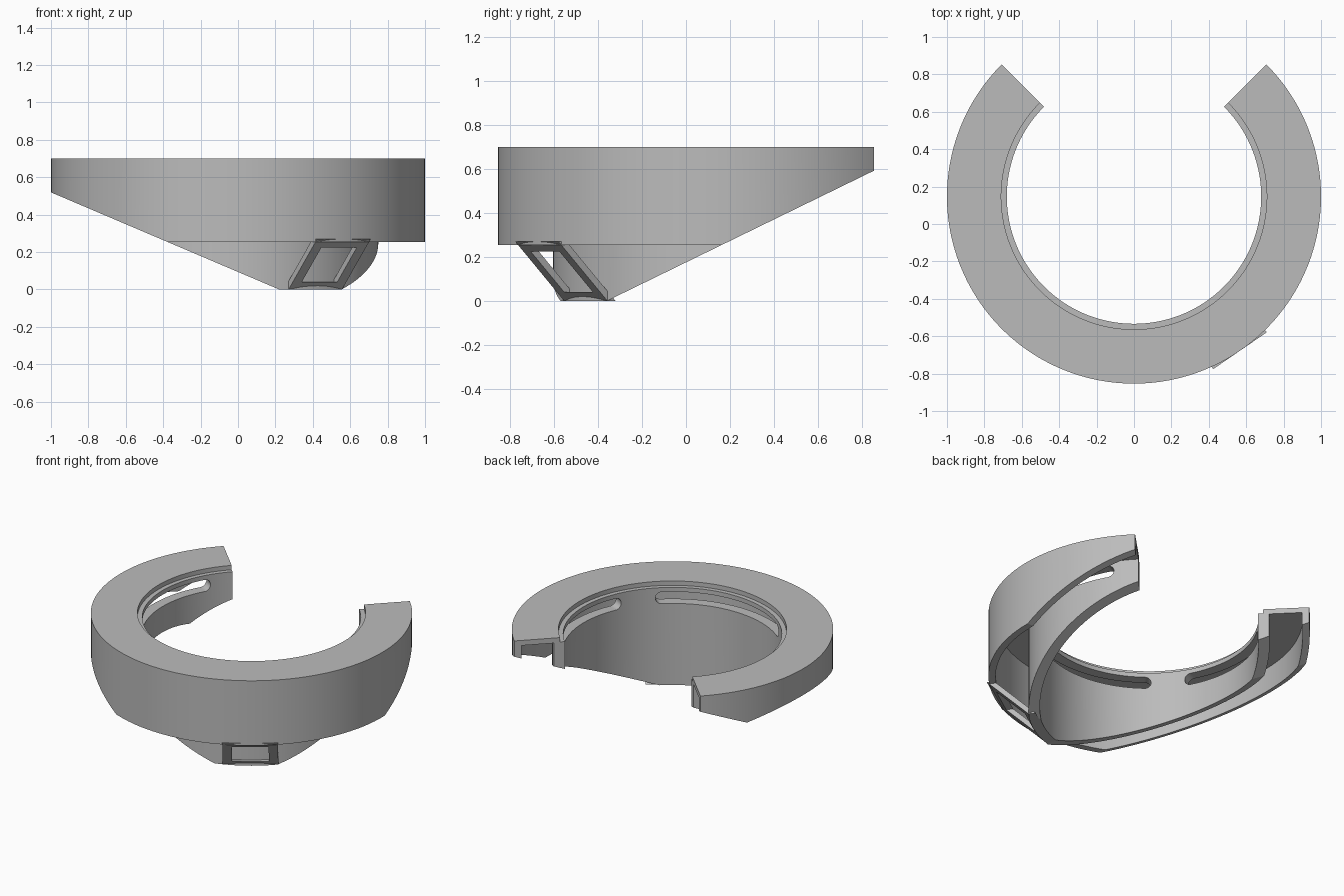
import bpy, bmesh, math
from mathutils import Vector

if "Cube" in bpy.data.objects:
    bpy.data.objects.remove(bpy.data.objects["Cube"], do_unlink=True)

CY = 0.1465            # ring centre on y
SLOT_LOW, SLOT_HIGH = 0.56, 0.64

grey = bpy.data.materials.new("plain grey")
grey.use_nodes = True
grey.diffuse_color = (0.5, 0.5, 0.5, 1)
grey.node_tree.nodes["Principled BSDF"].inputs["Base Color"].default_value = (0.5, 0.5, 0.5, 1)


def finish(name, bm):
    bmesh.ops.recalc_face_normals(bm, faces=bm.faces)
    mesh = bpy.data.meshes.new(name)
    bm.to_mesh(mesh)
    bm.free()
    mesh.materials.append(grey)
    obj = bpy.data.objects.new(name, mesh)
    bpy.context.collection.objects.link(obj)
    return obj


def sweep(name, sections):
    """Skin a list of (angle in degrees, [(radius, z), ...]) loops around the ring centre."""
    bm = bmesh.new()
    loops = []
    for deg, prof in sections:
        a = math.radians(deg)
        loops.append([bm.verts.new((r * math.cos(a), CY + r * math.sin(a), z)) for r, z in prof])
    n = len(loops[0])
    for p, q in zip(loops, loops[1:]):
        for i in range(n):
            j = (i + 1) % n
            bm.faces.new((p[i], p[j], q[j], q[i]))
    bm.faces.new(loops[0])
    bm.faces.new(loops[-1])
    return finish(name, bm)


def prism(name, outline, direction):
    """Extrude a planar outline along a direction."""
    bm = bmesh.new()
    face = bm.faces.new([bm.verts.new(p) for p in outline])
    new = bmesh.ops.extrude_face_region(bm, geom=[face])["geom"]
    bmesh.ops.translate(bm, vec=Vector(direction),
                        verts=[v for v in new if isinstance(v, bmesh.types.BMVert)])
    return finish(name, bm)


# Open ring: outer skirt, top plate, inner wall with a stepped lip
profile = [(1, 0.255), (1, 0.70), (0.71, 0.70), (0.71, 0.67), (0.68, 0.67),
           (0.68, 0), (0.75, 0), (0.75, 0.665), (0.955, 0.665), (0.955, 0.255)]
shade = sweep("ring_shade", [(-225 + 2 * i, profile) for i in range(136)])

# Cutters: two sloping undersides
cutters = [
    prism("side_slope_cutter", [(0.22, -2, 0), (-2.13, -2, 1.0), (-2.13, -2, -1), (0.22 + 2.35, -2, -1)], (0, 4, 0)),
    prism("back_slope_cutter", [(-2, -0.36, 0), (-2, 1.69, 1.0), (-2, 1.69, -1), (-2, -2.41, -1)], (4, 0, 0)),
]

# Cutters: rounded slots through the inner wall
half = (SLOT_HIGH - SLOT_LOW) / 2
mid = (SLOT_HIGH + SLOT_LOW) / 2
corner = math.degrees(half / 0.7)
for start, end in ((-213, -149), (-131, -46), (-27, 33)):
    ramp = [corner * (1 - math.cos(math.radians(t))) for t in range(10, 91, 10)]
    count = int((end - start - 2 * corner) / 2)
    body = [start + corner + (end - start - 2 * corner) * i / count for i in range(1, count)]
    angles = [start + r for r in ramp] + body + [end - r for r in reversed(ramp)]
    sections = []
    for a in angles:
        d = max(0, 1 - min(a - start, end - a) / corner)
        h = half * math.sqrt(max(0.0, 1 - d * d))
        sections.append((a, [(0.6, mid - h), (0.85, mid - h), (0.85, mid + h), (0.6, mid + h)]))
    cutters.append(sweep("slot_cutter", sections))

for c in cutters:
    c.hide_render = True
    mod = shade.modifiers.new(c.name, "BOOLEAN")
    mod.operation = "DIFFERENCE"
    mod.solver = "EXACT"
    mod.object = c
bpy.context.view_layer.objects.active = shade
shade.select_set(True)
for mod in list(shade.modifiers):
    bpy.ops.object.modifier_apply(modifier=mod.name)
for c in cutters:
    bpy.data.objects.remove(c, do_unlink=True)
bpy.ops.object.shade_smooth_by_angle(angle=math.radians(25))

# Slanted window frame joining the skirt to the foot of the inner wall
axis = math.radians(-55.5)
out = Vector((math.cos(axis), math.sin(axis), 0))
side = Vector((-math.sin(axis), math.cos(axis), 0))
bm = bmesh.new()


def frame_loop(w, low, high, inset):
    pts = ((-w, low), (w, low), (w, high), (-w, high))
    return [bm.verts.new(Vector((0, CY, z)) + out * (0.73 + z - inset) + side * u) for u, z in pts]


rings = [frame_loop(0.1735, 0, 0.27, 0), frame_loop(0.115, 0.04, 0.225, 0),
         frame_loop(0.115, 0.04, 0.225, 0.045), frame_loop(0.1735, 0, 0.27, 0.045)]
for k in range(4):
    p, q = rings[k], rings[(k + 1) % 4]
    for i in range(4):
        j = (i + 1) % 4
        bm.faces.new((p[i], p[j], q[j], q[i]))
finish("window_frame", bm)
